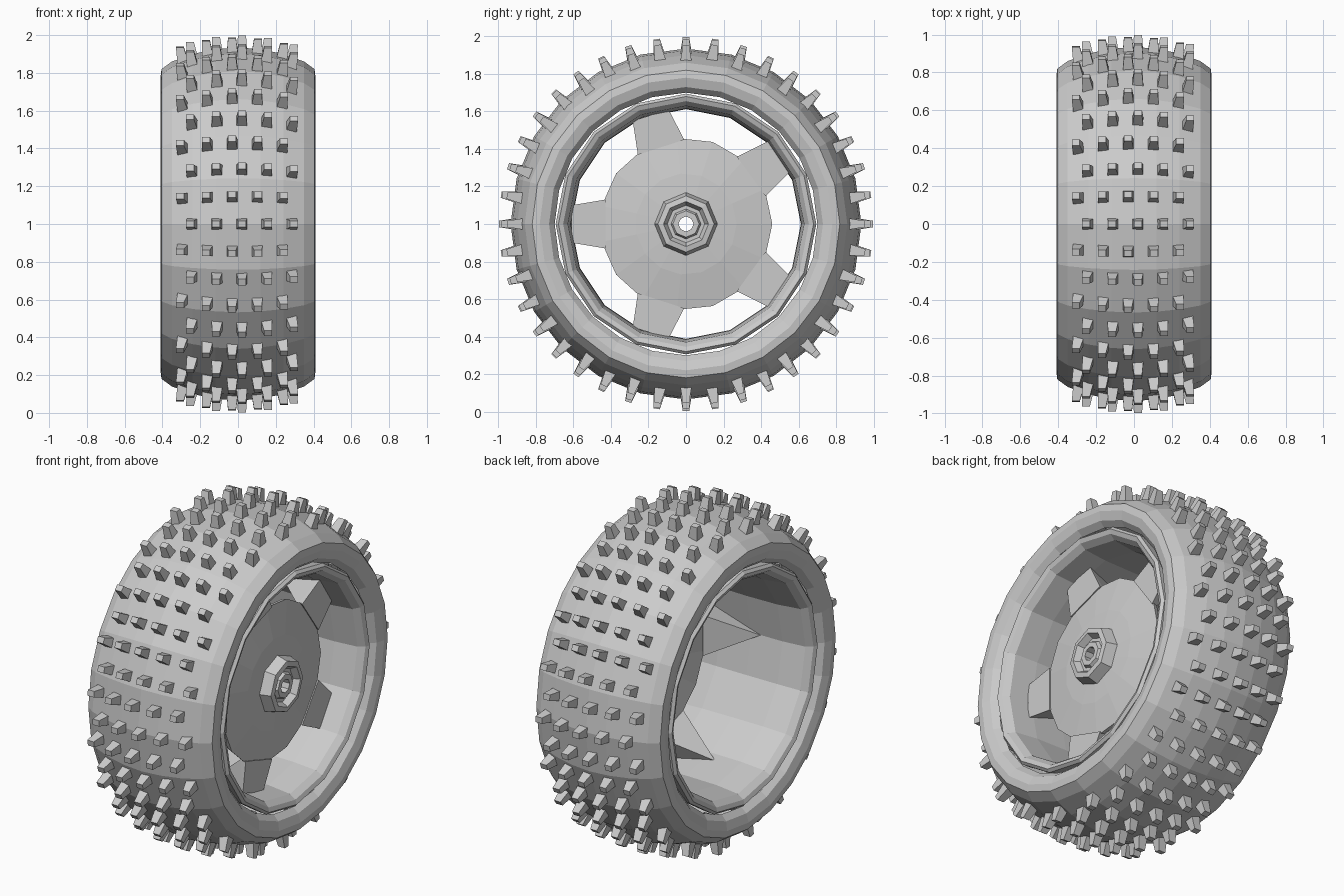
import bpy, bmesh, math

if "Cube" in bpy.data.objects:
    bpy.data.objects.remove(bpy.data.objects["Cube"])

CENTRE_Z = 1.0


def polar(x, r, a, side=0.0):
    """Point at axle position x, radius r, angle a, shifted sideways along the tangent."""
    return (x, r * math.cos(a) - side * math.sin(a),
            CENTRE_Z + r * math.sin(a) + side * math.cos(a))


def finish(name, bm):
    bmesh.ops.recalc_face_normals(bm, faces=bm.faces)
    mesh = bpy.data.meshes.new(name)
    bm.to_mesh(mesh)
    bm.free()
    obj = bpy.data.objects.new(name, mesh)
    bpy.context.collection.objects.link(obj)
    return obj


def lathe(name, profile, sides, closed=False, phase=0.0):
    """Spin an (x, radius) profile round the axle."""
    bm = bmesh.new()
    rings = [[bm.verts.new(polar(x, r, phase + 2 * math.pi * i / sides)) for i in range(sides)]
             for x, r in profile]
    pairs = list(zip(rings, rings[1:]))
    if closed:
        pairs.append((rings[-1], rings[0]))
    for a, b in pairs:
        for i in range(sides):
            j = (i + 1) % sides
            bm.faces.new((a[i], a[j], b[j], b[i]))
    return finish(name, bm)


def mirrored(half):
    """Mirror a half profile that ends on the centre line x = 0."""
    return half + [(-x, r) for x, r in reversed(half[:-1])]


# Tyre: rounded tread, sidewalls and bead
tread = [(0.36, 0.70), (0.395, 0.73), (0.41, 0.78), (0.405, 0.82),
         (0.35, 0.86), (0.24, 0.90), (0.12, 0.925), (0, 0.935)]
lathe("tyre", mirrored(tread), 24)

# Rim: barrel with a folded lip on each side
barrel = [(0.30, 0.69), (0.37, 0.695), (0.385, 0.68), (0.375, 0.655),
          (0.34, 0.63), (0.20, 0.615), (0, 0.612)]
lathe("rim", mirrored(barrel), 16)

# Dished disc with a centre hole
lathe("wheel_disc", [(0.22, 0.46), (0.25, 0.27), (0.265, 0.06),
                     (0.23, 0.06), (0.22, 0.27), (0.19, 0.45)], 15, closed=True)

# Hub with stepped recess
lathe("hub", [(0.25, 0.17), (0.32, 0.15), (0.325, 0.12), (0.29, 0.10),
              (0.29, 0.08), (0.31, 0.07), (0.31, 0.04), (0.22, 0.04)], 8, closed=True)

# Five spokes, each tapering back to a point along the barrel
bm = bmesh.new()
for k in range(5):
    a = math.pi + k * 2 * math.pi / 5
    pts = [(x, r, s * w) for s in (-1, 1)
           for x, r, w in ((0.23, 0.43, 0.13), (0.19, 0.43, 0.12), (0.23, 0.61, 0.10))]
    pts.append((-0.06, 0.612, 0))
    verts = [bm.verts.new(polar(x, r, a, w)) for x, r, w in pts]
    bmesh.ops.convex_hull(bm, input=verts)
finish("spokes", bm)


# Tread studs: forty staggered rows of five tapered blocks
def tread_radius(x):
    return 0.935 - 0.6 * x * x


bm = bmesh.new()
for row in range(40):
    a = row * 2 * math.pi / 40
    shift = 0.02 if row % 2 == 0 else -0.03
    for col in range(-2, 3):
        x = col * 0.13 + shift
        r = tread_radius(x)
        lean = x * 0.06
        base, top = [], []
        for sx, sy in ((-1, -1), (1, -1), (1, 1), (-1, 1)):
            base.append(bm.verts.new(polar(x + sx * 0.03, r - 0.025, a, sy * 0.031)))
            top.append(bm.verts.new(polar(x + lean + sx * 0.021, r + 0.063, a, sy * 0.017)))
        bm.faces.new(top)
        for i in range(4):
            j = (i + 1) % 4
            bm.faces.new((base[i], base[j], top[j], top[i]))
finish("tread_studs", bm)
